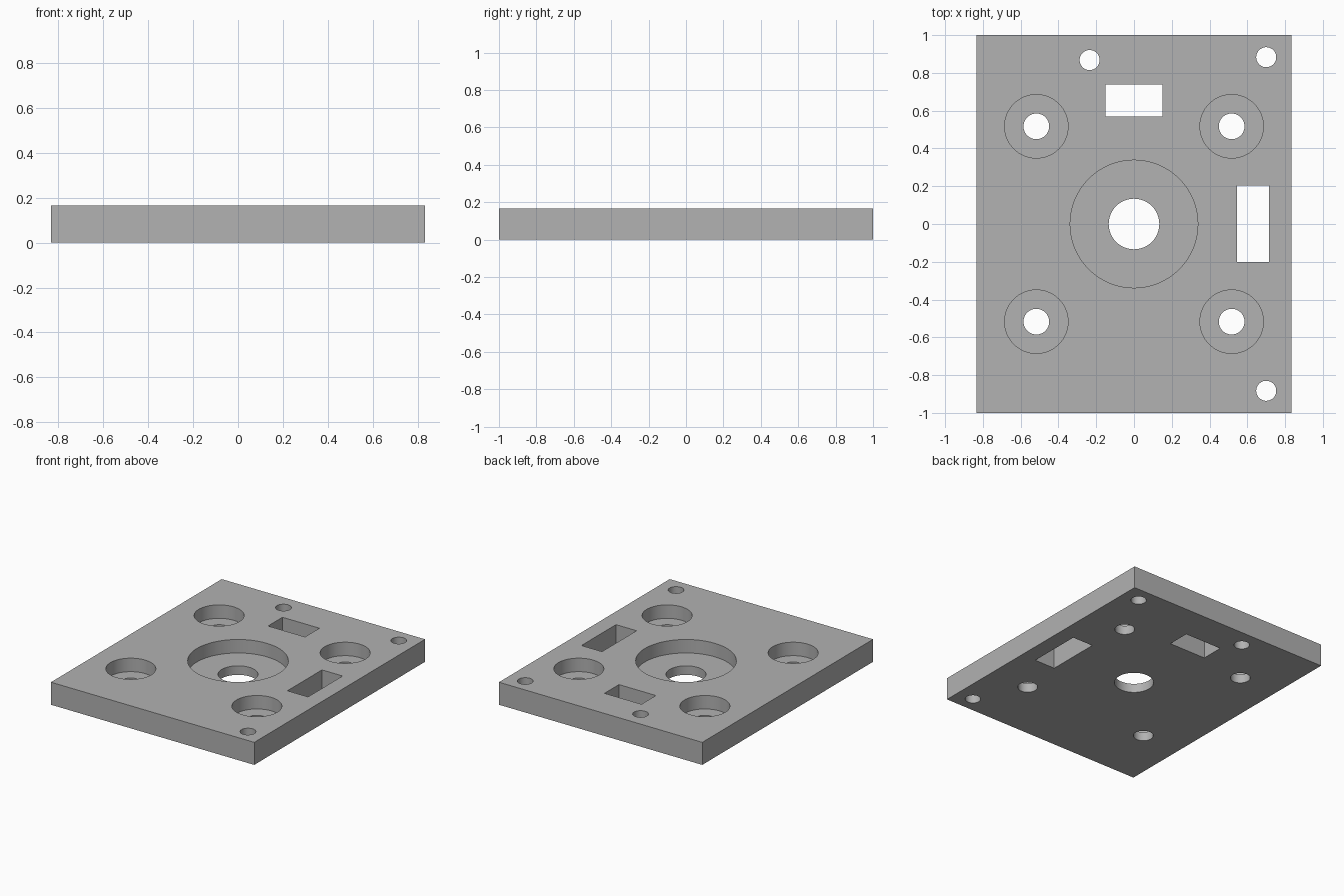
import bpy
import math

if "Cube" in bpy.data.objects:
    bpy.data.objects.remove(bpy.data.objects["Cube"])

T = 0.167          # plate thickness
FLOOR = 0.067      # height of the counterbore floors

grey = bpy.data.materials.new("grey")
grey.diffuse_color = (0.445, 0.445, 0.445, 1)
grey.use_nodes = True
grey.node_tree.nodes["Principled BSDF"].inputs["Base Color"].default_value = grey.diffuse_color

# Plate
bpy.ops.mesh.primitive_cube_add(size=1, location=(0, 0, T / 2))
plate = bpy.context.object
plate.name = "mounting_plate"
plate.scale = (1.667, 2, T)
bpy.ops.object.transform_apply(location=True, rotation=False, scale=True)
plate.data.materials.append(grey)


def cut(cutter):
    """Subtract a cutter from the plate and remove it."""
    cutter.hide_render = True
    cutter.data.materials.append(grey)
    bpy.context.view_layer.objects.active = plate
    mod = plate.modifiers.new("cut", 'BOOLEAN')
    mod.operation = 'DIFFERENCE'
    mod.solver = 'EXACT'
    mod.object = cutter
    bpy.ops.object.modifier_apply(modifier=mod.name)
    bpy.data.objects.remove(cutter, do_unlink=True)


def hole(x, y, r, bottom=-0.1):
    """Round hole from the top face down to the given height."""
    top = T + 0.1
    bpy.ops.mesh.primitive_cylinder_add(vertices=64, radius=r, depth=top - bottom,
                                        location=(x, y, (top + bottom) / 2))
    cut(bpy.context.object)


def slot(x, y, w, d):
    """Rectangular through opening."""
    bpy.ops.mesh.primitive_cube_add(size=1, location=(x, y, T / 2))
    bpy.context.object.scale = (w, d, 1)
    bpy.context.view_layer.update()
    cut(bpy.context.object)


# Central counterbored hole
hole(0, 0, 0.338, FLOOR)
hole(0, 0, 0.134)

# Four counterbored mounting holes
for sx in (-1, 1):
    for sy in (-1, 1):
        hole(sx * 0.517, sy * 0.517, 0.168, FLOOR)
        hole(sx * 0.517, sy * 0.517, 0.068)

# Small plain holes
for x, y in ((-0.235, 0.868), (0.7, 0.883), (0.7, -0.883)):
    hole(x, y, 0.053)

# Rectangular openings
slot(0, 0.653, 0.303, 0.169)
slot(0.63, 0.002, 0.169, 0.405)

# Smooth bores, sharp rims
bpy.ops.object.select_all(action='DESELECT')
plate.select_set(True)
bpy.context.view_layer.objects.active = plate
bpy.ops.object.shade_smooth_by_angle(angle=math.radians(30))
